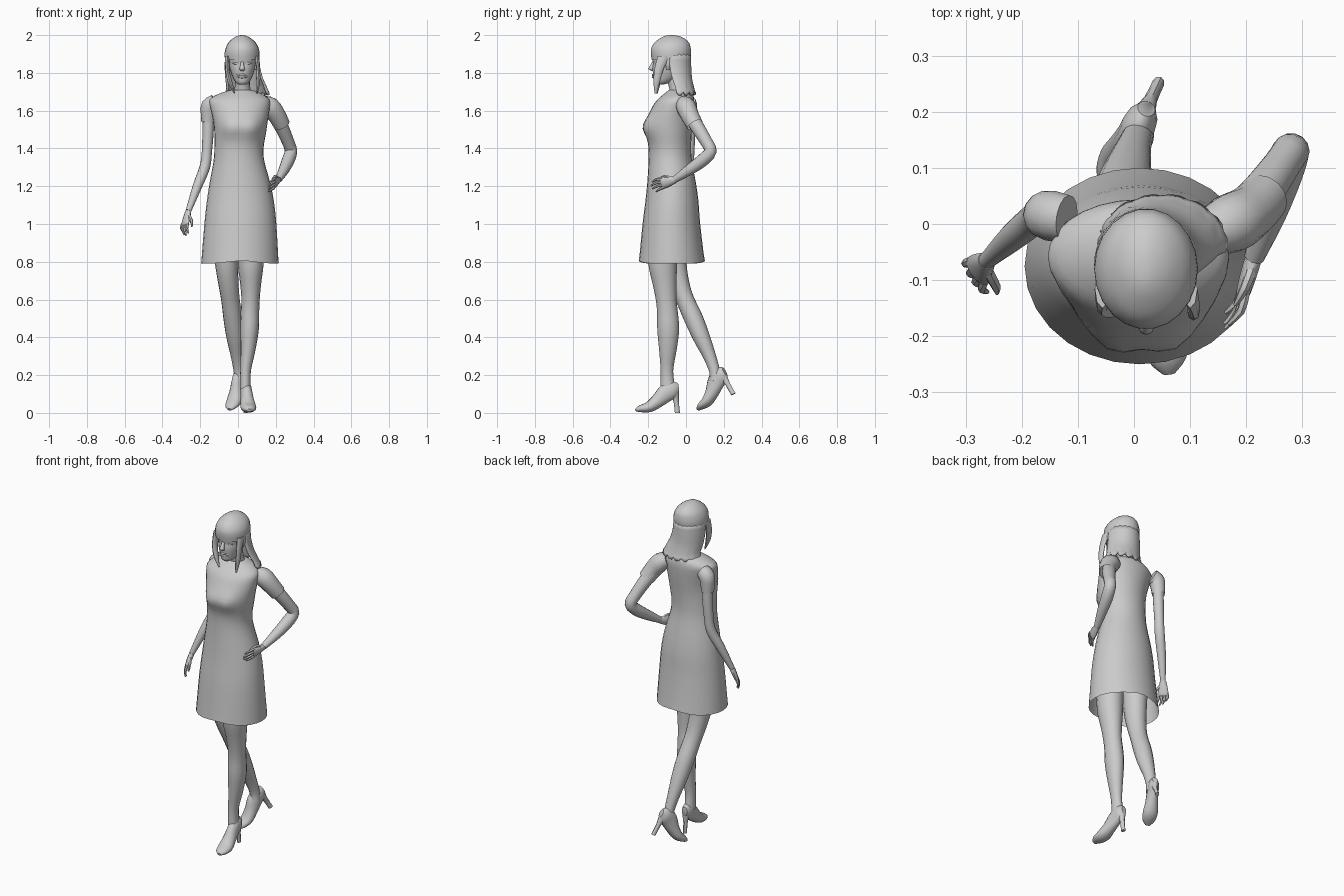
import bpy, bmesh, math
from mathutils import Vector, Matrix

X, Y = Vector((1, 0, 0)), Vector((0, 1, 0))


def finish(name, bm, angle=50):
    bmesh.ops.recalc_face_normals(bm, faces=bm.faces)
    me = bpy.data.meshes.new(name)
    bm.to_mesh(me)
    bm.free()
    ob = bpy.data.objects.new(name, me)
    bpy.context.collection.objects.link(ob)
    bpy.ops.object.select_all(action='DESELECT')
    ob.select_set(True)
    bpy.context.view_layer.objects.active = ob
    bpy.ops.object.shade_smooth_by_angle(angle=math.radians(angle))
    return ob


def smooth_path(rows, sub):
    """Catmull-Rom interpolation of whole rows (position and radii)."""
    out = []
    for i in range(len(rows) - 1):
        p0, p1, p2 = rows[max(i - 1, 0)], rows[i], rows[i + 1]
        p3 = rows[min(i + 2, len(rows) - 1)]
        for k in range(sub):
            t = k / sub
            out.append([0.5 * (2*b + (c-a)*t + (2*a-5*b+4*c-d)*t*t + (3*b-a-3*c+d)*t**3)
                        for a, b, c, d in zip(p0, p1, p2, p3)])
    return out + [list(rows[-1])]


def loft(name, rows, n=14, sub=3, flat=False, hint=X, caps=(True, True), mat=None, warp=None):
    """Skin elliptical rings (x, y, z, ra, rb); flat keeps every ring horizontal."""
    rows = smooth_path([r if len(r) == 5 else (*r, r[3]) for r in rows], sub)
    pts = [Vector(r[:3]) for r in rows]
    bm, rings = bmesh.new(), []
    for i, r in enumerate(rows):
        a, b = X, Y
        if not flat:
            t = (pts[min(i + 1, len(pts) - 1)] - pts[max(i - 1, 0)]).normalized()
            a = (hint - t * hint.dot(t)).normalized()
            b = t.cross(a)
        ring = []
        for k in range(n):
            u = 2 * math.pi * k / n
            p = pts[i] + a * max(r[3], .001) * math.cos(u) + b * max(r[4], .001) * math.sin(u)
            ring.append(bm.verts.new(warp(p) if warp else p))
        rings.append(ring)
    for q, s in zip(rings, rings[1:]):
        for k in range(n):
            bm.faces.new((q[k], q[(k+1) % n], s[(k+1) % n], s[k]))
    for on, ring in zip(caps, (rings[0], rings[-1])):
        if on:
            bm.faces.new(ring)
    if mat:
        bmesh.ops.transform(bm, matrix=mat, verts=bm.verts)
    return finish(name, bm)


def box_rows(rows):
    """(z, x0, x1, y0, y1) extents to ring rows."""
    return [((a+b)/2, (c+d)/2, z, (b-a)/2, (d-c)/2) for z, a, b, c, d in rows]


# Dress, with the bust pushed out from the chest
def bust(p):
    if p.y < -.08:
        s = sum(math.exp(-((p.x - c) / .05)**2) for c in (-.04, .07))
        p.y -= .03 * s * math.exp(-((p.z - 1.51) / .05)**2)
    if p.z < .82:
        p.z += .015 * math.exp(-((p.x - .02) / .1)**2)
    return p

loft("dress", box_rows([
    (.79, -.195, .215, -.25, .1), (1.0, -.178, .203, -.23, .075), (1.12, -.165, .19, -.215, .066),
    (1.22, -.15, .17, -.205, .052), (1.33, -.13, .14, -.198, .032), (1.4, -.125, .135, -.198, .027),
    (1.48, -.125, .148, -.205, .03), (1.55, -.132, .158, -.205, .037), (1.62, -.148, .168, -.178, .043),
    (1.66, -.15, .165, -.15, .043), (1.69, -.1, .125, -.115, .035), (1.71, -.035, .075, -.09, .01)]),
    n=28, flat=True, caps=(False, True), warp=bust)

# Sleeves and arms
loft("sleeve_straight", [(-.12, .01, 1.645, .042), (-.15, .015, 1.625, .045),
                         (-.157, .018, 1.58, .04), (-.158, .02, 1.54, .036)], caps=(True, False))
loft("sleeve_bent", [(.13, -.015, 1.64, .04), (.17, 0, 1.62, .053), (.205, .02, 1.575, .049),
                     (.232, .047, 1.525, .045)], hint=Y, caps=(True, False))
loft("arm_straight", [(-.155, .018, 1.62, .03), (-.158, .02, 1.5, .03), (-.165, .018, 1.38, .027),
                      (-.176, .01, 1.3, .028), (-.215, -.022, 1.2, .025), (-.262, -.065, 1.07, .015)])
loft("arm_bent", [(.17, 0, 1.61, .038), (.222, .05, 1.53, .038), (.265, .108, 1.435, .033),
                  (.28, .13, 1.385, .033), (.265, .085, 1.335, .034), (.242, .015, 1.285, .028),
                  (.214, -.06, 1.235, .018)], hint=Vector((1, -.5, 0)))


# Hands
def hand(tag, wrist, d, s, curl, thumb):
    w, d, s, curl = Vector(wrist), Vector(d).normalized(), Vector(s).normalized(), Vector(curl)
    row = lambda p, a, b: (*p, a, b)
    loft("palm_" + tag, [row(w - d*.01, .017, .015), row(w + d*.03, .027, .014),
                         row(w + d*.065, .03, .011), row(w + d*.074, .022, .006)], n=10, hint=s)
    for i, ln in enumerate((.058, .07, .066, .05)):
        o = s * (i - 1.5) * -.015
        b = w + d * .06 + o
        loft(f"finger_{tag}_{i}", [row(b, .008, .008), row(b + d*ln*.55 + o*.2, .0075, .0075),
             row(b + d*ln + o*.2 + curl*.02, .004, .004)], n=6, sub=2, hint=s)
    b = w + d * .015 + s * .012
    loft("thumb_" + tag, [row(b, .01, .01), row(b + d*.03 + s*.024 + curl*.01, .009, .009),
         row(b + d*.065 + s*thumb + curl*.02, .004, .004)], n=6, sub=2, hint=s)

hand("straight", (-.265, -.068, 1.06), (-.25, -.3, -1), (.55, -.8, 0), (.8, .1, 0), .03)
hand("bent", (.212, -.064, 1.232), (-.3, -1, -.25), (.15, -.25, 1), (-.7, .1, -.4), .02)

# Legs
loft("front_leg", box_rows([
    (.92, -.005, .145, -.205, -.045), (.78, 0, .135, -.198, -.048), (.68, .012, .122, -.176, -.05),
    (.6, .018, .115, -.16, -.05), (.53, .014, .112, -.153, -.043), (.44, .012, .11, -.152, -.036),
    (.33, .014, .092, -.142, -.05), (.22, .012, .068, -.134, -.068), (.13, .01, .068, -.135, -.055)]),
    n=16, flat=True)
loft("back_leg", [
    (-.068, -.075, .92, .068, .075), (-.06, -.06, .78, .06, .064), (-.05, -.035, .68, .053, .054),
    (-.04, -.005, .6, .049, .048), (-.027, .04, .5, .05, .05), (-.015, .082, .4, .046, .045),
    (-.004, .125, .3, .034, .034), (.005, .152, .22, .028, .029), (.008, .158, .17, .028, .034)],
    n=16)


# High-heeled shoes, modelled once with the toe at the origin and posed
def shoe(tag, toe, yaw, pitch):
    m = (Matrix.Translation(toe) @ Matrix.Rotation(math.radians(yaw), 4, 'Z')
         @ Matrix.Rotation(math.radians(pitch), 4, 'X'))
    loft("shoe_" + tag, [(0, 0, .014, .012, .008), (0, .025, .022, .034, .019),
         (0, .07, .031, .042, .029), (0, .115, .062, .036, .037), (0, .16, .103, .031, .048),
         (0, .2, .125, .029, .045), (0, .228, .13, .016, .026)], mat=m)
    loft("shoe_heel_" + tag, [(0, .207, .105, .022, .024), (0, .215, .06, .012, .014),
         (0, .222, 0, .011, .014)], n=8, sub=2, flat=True, mat=m)

shoe("front", (.062, -.266, 0), 6, 0)
shoe("back", (-.042, .068, .005), -25, 25)

# Neck and head
loft("neck", [(.025, -.035, 1.66, .06, .05), (.024, -.045, 1.71, .042, .043),
              (.023, -.065, 1.79, .04, .045)], flat=True)
loft("head", box_rows([
    (1.738, .004, .042, -.158, -.12), (1.75, -.013, .06, -.17, -.08), (1.78, -.03, .076, -.174, -.04),
    (1.82, -.043, .089, -.178, -.01), (1.85, -.05, .095, -.174, .0), (1.88, -.052, .097, -.178, .005),
    (1.95, -.035, .08, -.15, -.01)]), n=18, flat=True)
loft("nose", [(.022, -.168, 1.862, .007, .008), (.022, -.178, 1.84, .01, .012),
              (.022, -.184, 1.82, .014, .014), (.022, -.172, 1.81, .01, .008)], n=8, flat=True)
for z, nm in ((1.789, "upper_lip"), (1.778, "lower_lip")):
    loft(nm, [(-.006, -.164, z, .002), (.022, -.174, z, .007), (.05, -.164, z, .002)], n=8, hint=Y)
for s in (-1, 1):
    side = "near" if s > 0 else "far"
    loft("eye_" + side, [(.022 + s*.016, -.164, 1.849, .002), (.022 + s*.032, -.161, 1.85, .006),
         (.022 + s*.05, -.15, 1.849, .002)], n=8, hint=Y)
    loft("ear_" + side, [(.022 + s*.07, -.095, 1.815, .008, .008), (.022 + s*.079, -.09, 1.845, .01, .018),
         (.022 + s*.08, -.085, 1.875, .008, .018)], n=8, flat=True)

# Hair: crown, fringe strip, side locks and a back curtain ending in cut strands
loft("hair_crown", box_rows([
    (1.868, -.069, .112, -.182, .022), (1.9, -.071, .114, -.187, .027), (1.93, -.066, .11, -.185, .026),
    (1.96, -.051, .094, -.168, .017), (1.985, -.024, .066, -.135, -.012),
    (1.997, .0, .04, -.108, -.045), (2.0, .015, .025, -.085, -.07)]), n=22, flat=True)
loft("lock_far", [(-.056, -.115, 1.89, .014, .035), (-.057, -.138, 1.82, .011, .025),
                  (-.042, -.15, 1.75, .012, .017), (-.018, -.155, 1.69, .003, .005)], n=8, flat=True)
loft("lock_near", [(.1, -.115, 1.89, .013, .035), (.107, -.143, 1.82, .01, .024),
                   (.106, -.155, 1.75, .011, .017), (.1, -.16, 1.69, .004, .006)], n=8, flat=True)

curtain = smooth_path([(.022, -.075, 1.9, .09, .1), (.023, -.072, 1.83, .094, .1),
                       (.033, -.06, 1.77, .1, .092), (.045, -.045, 1.725, .108, .088),
                       (.05, -.038, 1.685, .118, .092)], 2)
bm, arcs = bmesh.new(), []
strands, per = 8, 3
for j, (cx, cy, z, rx, ry) in enumerate(curtain):
    arc = []
    for k in range(strands * per + 1):
        u = math.radians(-8 + 196 * k / (strands * per))
        edge = k % per == 0
        lift = .018 if edge and j == len(curtain) - 1 else 0
        f = .97 if edge and j > 5 else 1
        arc.append(bm.verts.new((cx + rx*f*math.cos(u), cy + ry*f*math.sin(u), z + lift)))
    arcs.append(arc)
for q, s in zip(arcs, arcs[1:]):
    for k in range(len(q) - 1):
        bm.faces.new((q[k], q[k+1], s[k+1], s[k]))
hair = finish("hair_curtain", bm, 40)
solid = hair.modifiers.new("thickness", 'SOLIDIFY')
solid.thickness, solid.offset = .012, -1
